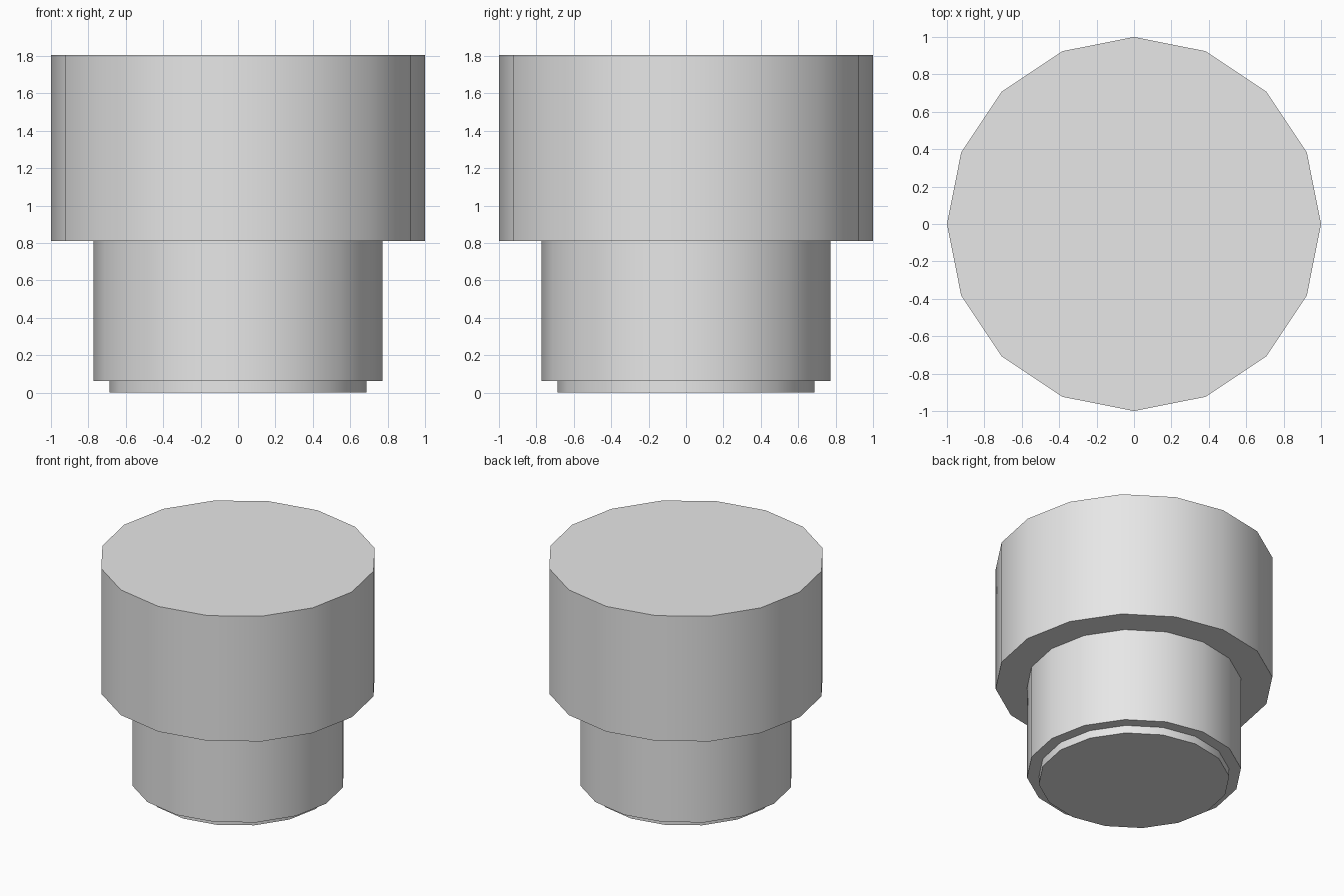
import bpy

default_cube = bpy.data.objects.get("Cube")
if default_cube:
    bpy.data.objects.remove(default_cube, do_unlink=True)

SIDES = 16

# One plain grey for the whole model
grey = bpy.data.materials.new("light_grey")
grey.use_nodes = True
color = (0.8, 0.8, 0.8, 1)
grey.diffuse_color = color
grey.node_tree.nodes["Principled BSDF"].inputs["Base Color"].default_value = color


def drum(name, radius, bottom, top):
    """Upright sixteen-sided drum with smooth sides and crisp rims."""
    bpy.ops.mesh.primitive_cylinder_add(
        vertices=SIDES, radius=radius, depth=top - bottom,
        location=(0, 0, (bottom + top) / 2))
    obj = bpy.context.object
    obj.name = obj.data.name = name
    obj.data.materials.append(grey)
    bpy.ops.object.shade_smooth_by_angle()
    return obj


# Stacked parts, from the foot up
drum("foot_disc", 0.688, 0, 0.062)
drum("lower_body", 0.773, 0.062, 0.81)
drum("wide_head", 1, 0.81, 1.805)
